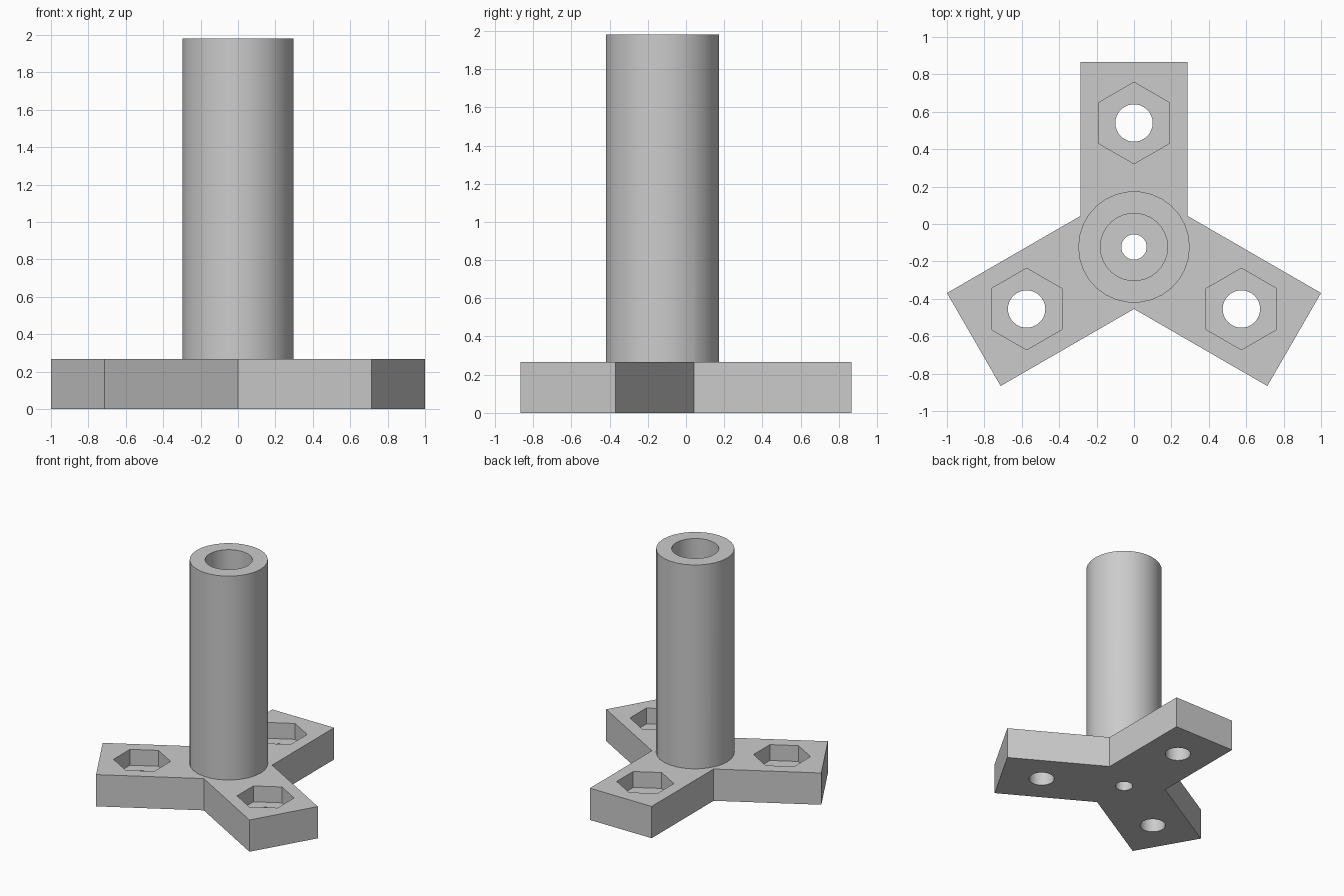
import bpy, bmesh, math
from mathutils import Matrix, Vector

cube = bpy.data.objects.get("Cube")
if cube:
    bpy.data.objects.remove(cube, do_unlink=True)

CENTRE = Vector((0, -0.123, 0))
ARM, HALF = 0.989, 0.287        # arm reach and half width
BASE, TOP = 0.267, 1.98         # base thickness and post top
FLOOR = BASE / 2                # floor of the nut pockets and the bore
BOLT = 0.663                    # bolt distance from the post axis
ANGLES = [math.radians(a) for a in (0, 120, 240)]

grey = bpy.data.materials.new("plain grey")
grey.use_nodes = True
grey.diffuse_color = (0.6, 0.6, 0.6, 1)
grey.node_tree.nodes["Principled BSDF"].inputs["Base Color"].default_value = (0.6, 0.6, 0.6, 1)


def prism(name, points, z0, z1):
    """Extrude a flat outline from z0 to z1."""
    bm = bmesh.new()
    face = bm.faces.new([bm.verts.new((p[0], p[1], z0)) for p in points])
    up = bmesh.ops.extrude_face_region(bm, geom=[face])["geom"]
    verts = [v for v in up if isinstance(v, bmesh.types.BMVert)]
    bmesh.ops.translate(bm, verts=verts, vec=(0, 0, z1 - z0))
    bmesh.ops.recalc_face_normals(bm, faces=bm.faces)
    mesh = bpy.data.meshes.new(name)
    bm.to_mesh(mesh)
    bm.free()
    mesh.materials.append(grey)
    obj = bpy.data.objects.new(name, mesh)
    bpy.context.collection.objects.link(obj)
    return obj


def ring(centre, radius, sides, turn=0):
    """Points of a regular polygon."""
    steps = [turn + math.tau * i / sides for i in range(sides)]
    return [centre + radius * Vector((math.cos(a), math.sin(a), 0)) for a in steps]


def combine(target, tool, operation):
    """Apply a boolean and drop the tool object."""
    tool.hide_render = True
    mod = target.modifiers.new(operation.lower(), "BOOLEAN")
    mod.operation, mod.object, mod.solver = operation, tool, "EXACT"
    bpy.context.view_layer.objects.active = target
    bpy.ops.object.modifier_apply(modifier=mod.name)
    bpy.data.objects.remove(tool, do_unlink=True)


# Three-armed base outline: two tip corners and an inner corner per arm
outline = []
for a in ANGLES:
    turn = Matrix.Rotation(a, 3, "Z")
    for p in ((HALF, ARM, 0), (-HALF, ARM, 0), (-HALF, HALF / math.sqrt(3), 0)):
        outline.append(CENTRE + turn @ Vector(p))
stand = prism("three_arm_base_with_post", outline, 0, BASE)

# Round post
combine(stand, prism("post", ring(CENTRE, 0.298, 30), BASE / 3, TOP), "UNION")

# Post bore and the screw hole below it
combine(stand, prism("bore_cutter", ring(CENTRE, 0.18, 30), FLOOR, TOP + 1), "DIFFERENCE")
combine(stand, prism("screw_cutter", ring(CENTRE, 0.068, 30), -1, TOP), "DIFFERENCE")

# Hexagonal nut pocket and bolt hole in each arm
for a in ANGLES:
    spot = CENTRE + Matrix.Rotation(a, 3, "Z") @ Vector((0, BOLT, 0))
    combine(stand, prism("nut_cutter", ring(spot, 0.218, 6, math.pi / 2), FLOOR, 1), "DIFFERENCE")
    combine(stand, prism("bolt_cutter", ring(spot, 0.1, 30), -1, 1), "DIFFERENCE")

# Smooth the round walls, keep hard edges
bpy.ops.object.select_all(action="DESELECT")
stand.select_set(True)
bpy.context.view_layer.objects.active = stand
bpy.ops.object.shade_smooth_by_angle(angle=math.radians(30))
